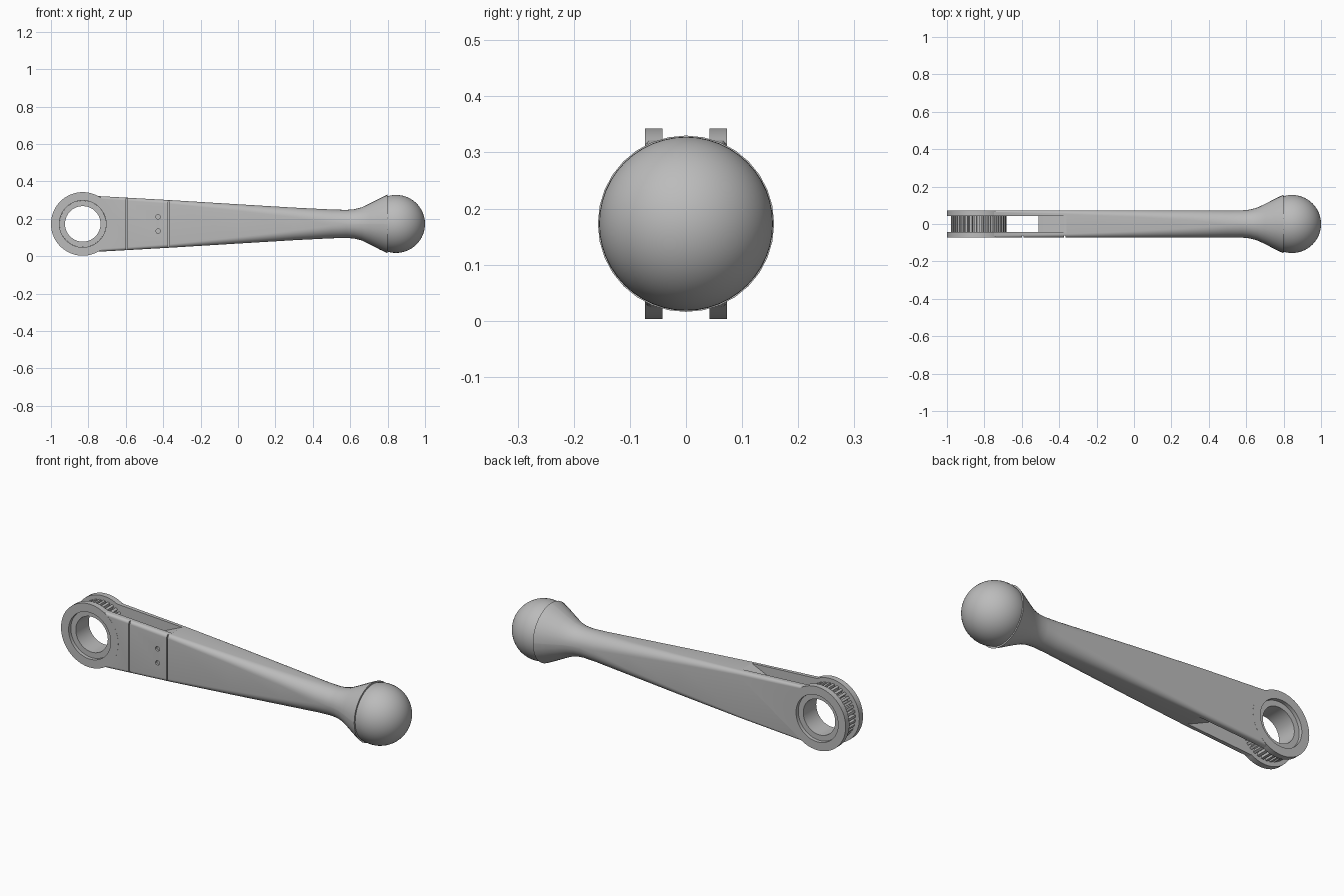
import bpy, bmesh, math
from mathutils import Matrix, Vector

if "Cube" in bpy.data.objects:
    bpy.data.objects.remove(bpy.data.objects["Cube"])

MID = 0.173       # height of the long axis
HEAD_X = -0.83    # centre of the ring head

metal = bpy.data.materials.new("grey_metal")
metal.use_nodes = True
grey = (0.5, 0.5, 0.5, 1)
metal.diffuse_color = grey
metal.node_tree.nodes["Principled BSDF"].inputs["Base Color"].default_value = grey


def finish(name, bm):
    bmesh.ops.recalc_face_normals(bm, faces=bm.faces)
    mesh = bpy.data.meshes.new(name)
    bm.to_mesh(mesh)
    bm.free()
    mesh.materials.append(metal)
    ob = bpy.data.objects.new(name, mesh)
    bpy.context.collection.objects.link(ob)
    return ob


def activate(ob):
    bpy.ops.object.select_all(action='DESELECT')
    ob.select_set(True)
    bpy.context.view_layer.objects.active = ob


def smooth(ob, angle=30):
    activate(ob)
    bpy.ops.object.shade_smooth_by_angle(angle=math.radians(angle))


def prism(name, outline, y0, y1):
    """Extrude an (x, z) outline along y."""
    bm = bmesh.new()
    face = bm.faces.new([bm.verts.new((x, y0, z)) for x, z in outline])
    out = bmesh.ops.extrude_face_region(bm, geom=[face])
    verts = [v for v in out["geom"] if isinstance(v, bmesh.types.BMVert)]
    bmesh.ops.translate(bm, verts=verts, vec=(0, y1 - y0, 0))
    return finish(name, bm)


def circle(x, z, r, n=64):
    return [(x + r * math.cos(math.tau * i / n), z + r * math.sin(math.tau * i / n))
            for i in range(n)]


def box(x0, x1, z0, z1):
    return [(x0, z0), (x1, z0), (x1, z1), (x0, z1)]


def combine(ob, tool, operation):
    """Apply a boolean and discard the helper."""
    tool.hide_render = True
    activate(ob)
    mod = ob.modifiers.new("bool", 'BOOLEAN')
    mod.operation, mod.object, mod.solver = operation, tool, 'EXACT'
    bpy.ops.object.modifier_apply(modifier=mod.name)
    bpy.data.objects.remove(tool)


# Handle: rounded rectangle that becomes round and flares into a cup
stations = [  # x, half width, half height, corner radius
    (-0.77, 0.073, 0.150, 0.012), (-0.36, 0.073, 0.127, 0.020),
    (0.0, 0.073, 0.105, 0.035), (0.3, 0.073, 0.087, 0.052),
    (0.5, 0.073, 0.077, 0.068), (0.58, 0.073, 0.075, 0.072),
    (0.62, 0.077, 0.078, 0.076), (0.66, 0.088, 0.088, 0.087),
    (0.70, 0.107, 0.107, 0.106), (0.76, 0.138, 0.138, 0.137),
    (0.80, 0.157, 0.157, 0.156)]
bm = bmesh.new()
rings = []
for x, w, h, r in stations:
    ring = []
    for corner, (sy, sz) in enumerate([(1, 1), (-1, 1), (-1, -1), (1, -1)]):
        for k in range(9):
            a = math.pi / 2 * (corner + k / 8)
            ring.append(bm.verts.new((x, sy * (w - r) + r * math.cos(a),
                                      MID + sz * (h - r) + r * math.sin(a))))
    rings.append(ring)
for a, b in zip(rings, rings[1:]):
    for i in range(len(a)):
        j = (i + 1) % len(a)
        bm.faces.new((a[i], a[j], b[j], b[i]))
bm.faces.new(rings[0])
bm.faces.new(rings[-1])
handle = finish("handle", bm)

# Ring head, fork slot with bevelled end, and bore
combine(handle, prism("head", circle(HEAD_X, MID, 0.17), -0.0735, 0.0735), 'UNION')
slot = [(-1.1, -0.1), (-0.36, -0.1), (-0.36, MID - 0.128), (-0.51, MID - 0.06),
        (-0.51, MID + 0.06), (-0.36, MID + 0.128), (-0.36, 0.45), (-1.1, 0.45)]
combine(handle, prism("slot", slot, -0.042, 0.042), 'DIFFERENCE')
combine(handle, prism("bore", circle(HEAD_X, MID, 0.125), -0.1, 0.1), 'DIFFERENCE')

# Cover plate seams and screw holes on the front
for x in (-0.595, -0.37):
    combine(handle, prism("seam", box(x - 0.003, x + 0.003, -0.1, 0.5), -0.1, -0.062),
            'DIFFERENCE')
for dz in (-0.038, 0.038):
    combine(handle, prism("screw_hole", circle(-0.427, MID + dz, 0.012, 20), -0.1, -0.062),
            'DIFFERENCE')
smooth(handle)

# Ball knob
bm = bmesh.new()
bmesh.ops.create_uvsphere(bm, u_segments=48, v_segments=32, radius=0.155)
bmesh.ops.transform(bm, verts=bm.verts, matrix=Matrix.Translation(Vector((0.845, 0, MID)))
                    @ Matrix.Rotation(math.pi / 2, 4, 'Y'))
smooth(finish("ball_knob", bm))

# Ratchet wheel: square teeth on a bored hub
teeth = 36
outline = []
for i in range(teeth):
    for step, r in ((0, 0.128), (0.4, 0.128), (0.45, 0.148), (0.95, 0.148)):
        a = math.tau * (i + step) / teeth
        outline.append((HEAD_X + r * math.cos(a), MID + r * math.sin(a)))
wheel = prism("ratchet_wheel", outline, -0.0415, 0.0415)
combine(wheel, prism("hub", circle(HEAD_X, MID, 0.1245), -0.055, 0.055), 'UNION')
combine(wheel, prism("wheel_bore", circle(HEAD_X, MID, 0.095), -0.1, 0.1), 'DIFFERENCE')
smooth(wheel)
